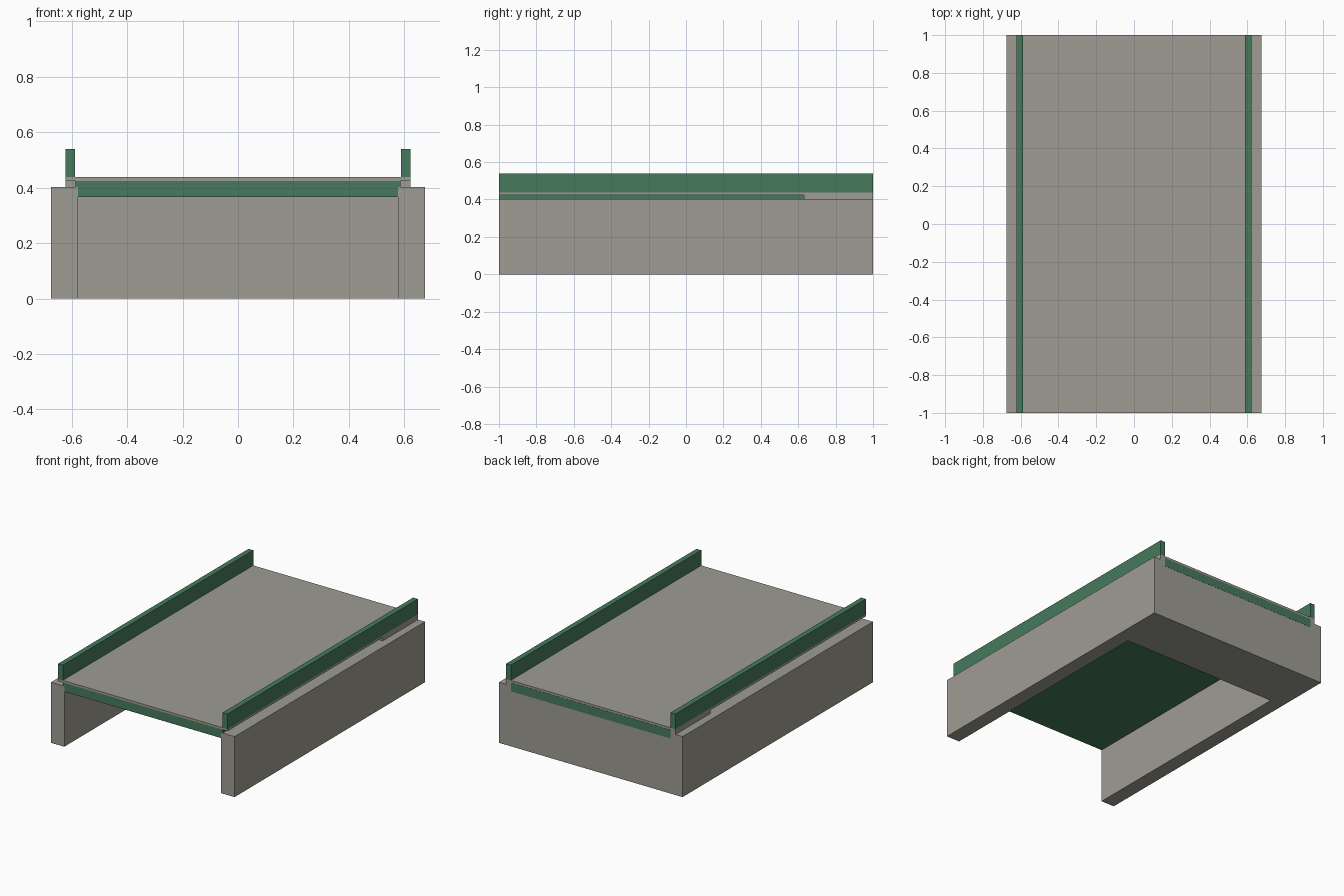
import bpy
import bmesh

if "Cube" in bpy.data.objects:
    bpy.data.objects.remove(bpy.data.objects["Cube"], do_unlink=True)


def make_material(name, colour):
    mat = bpy.data.materials.new(name)
    mat.use_nodes = True
    mat.diffuse_color = colour
    mat.node_tree.nodes["Principled BSDF"].inputs["Base Color"].default_value = colour
    return mat


concrete = make_material("grey concrete", (0.345, 0.335, 0.29, 1))
steel = make_material("green painted steel", (0.062, 0.195, 0.107, 1))


def extrude_plan(name, outline, z0, z1, mat):
    """Extrude a flat outline in x and y from height z0 to z1."""
    bm = bmesh.new()
    base = bm.faces.new([bm.verts.new((x, y, z0)) for x, y in outline])
    top = bmesh.ops.extrude_face_region(bm, geom=[base])["geom"]
    verts = [v for v in top if isinstance(v, bmesh.types.BMVert)]
    bmesh.ops.translate(bm, verts=verts, vec=(0, 0, z1 - z0))
    bmesh.ops.recalc_face_normals(bm, faces=bm.faces)
    mesh = bpy.data.meshes.new(name)
    bm.to_mesh(mesh)
    bm.free()
    mesh.materials.append(mat)
    obj = bpy.data.objects.new(name, mesh)
    bpy.context.collection.objects.link(obj)
    return obj


def block(name, x0, x1, y0, y1, z0, z1, mat):
    return extrude_plan(name, [(x0, y0), (x1, y0), (x1, y1), (x0, y1)], z0, z1, mat)


HALF, INNER, DECK = 0.675, 0.577, 0.623
SEAT_Y = 0.63
WALL_TOP, BEAM_TOP, DECK_TOP, RAIL_TOP = 0.402, 0.424, 0.438, 0.539

# U-shaped abutment: two wing walls joined by a thick back wall
extrude_plan("abutment_walls",
             [(-HALF, -1), (-INNER, -1), (-INNER, SEAT_Y), (INNER, SEAT_Y),
              (INNER, -1), (HALF, -1), (HALF, 1), (-HALF, 1)],
             0, WALL_TOP, concrete)

# Raised bearing seat on the back wall
block("bearing_seat", -DECK, DECK, SEAT_Y, 1, WALL_TOP, BEAM_TOP, concrete)

# Steel girder slab, just proud of the back wall
block("girder_slab", -0.587, 0.587, -1, 1.001, 0.366, BEAM_TOP, steel)

# Road deck
block("deck", -DECK, DECK, -1, 1, BEAM_TOP, DECK_TOP, concrete)

# Side parapets
for side, sign in (("left", 1), ("right", -1)):
    x0, x1 = sorted((sign * 0.588, sign * DECK))
    block(side + "_parapet", x0, x1, -1, 1, DECK_TOP, RAIL_TOP, steel)
